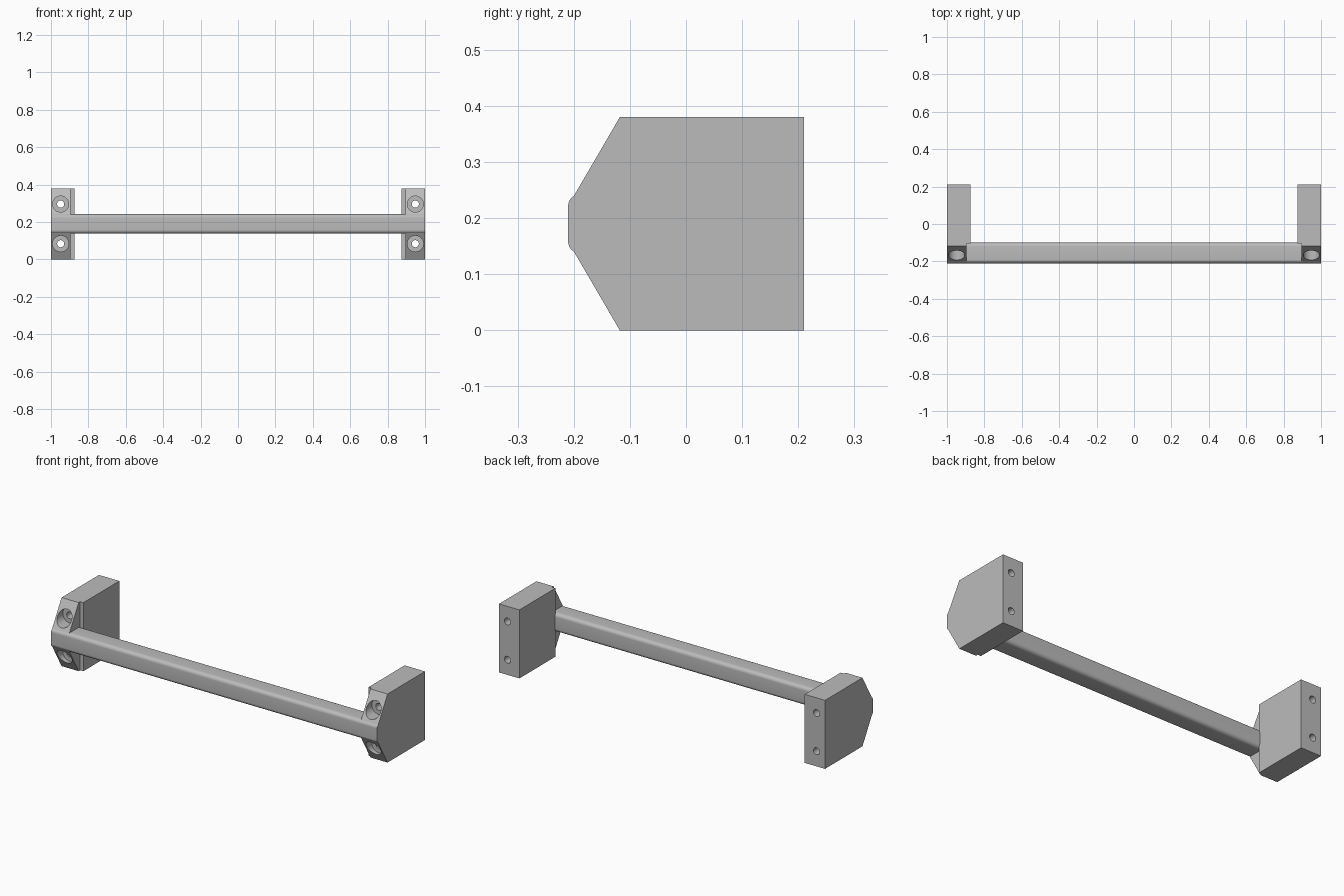
import bpy, bmesh, math
from mathutils import Matrix

cube = bpy.data.objects.get("Cube")
if cube:
    bpy.data.objects.remove(cube, do_unlink=True)

grey = bpy.data.materials.new("light grey")
grey.use_nodes = True
color = (0.5, 0.5, 0.5, 1)
grey.diffuse_color = color
grey.node_tree.nodes["Principled BSDF"].inputs["Base Color"].default_value = color

MID_Z = 0.19          # height of the bar axis
HEIGHT = 0.38
INNER, STEP, OUTER = 0.875, 0.895, 1.0
FRONT, BACK = -0.21, 0.21
BAR_BACK, BAR_HALF, RADIUS = -0.10, 0.052, 0.02


def make_object(name, bm):
    bmesh.ops.recalc_face_normals(bm, faces=bm.faces)
    mesh = bpy.data.meshes.new(name)
    bm.to_mesh(mesh)
    bm.free()
    mesh.materials.append(grey)
    obj = bpy.data.objects.new(name, mesh)
    bpy.context.collection.objects.link(obj)
    return obj


def extrude_x(name, profile, x0, x1):
    """Solid from a (y, z) outline swept along x."""
    bm = bmesh.new()
    face = bm.faces.new([bm.verts.new((x0, y, z)) for y, z in profile])
    moved = bmesh.ops.extrude_face_region(bm, geom=[face])["geom"]
    verts = [v for v in moved if isinstance(v, bmesh.types.BMVert)]
    bmesh.ops.translate(bm, verts=verts, vec=(x1 - x0, 0, 0))
    return make_object(name, bm)


def rod_y(name, x, z, radius, y0, y1):
    bm = bmesh.new()
    place = Matrix.Translation((x, (y0 + y1) / 2, z)) @ Matrix.Rotation(math.pi / 2, 4, "X")
    bmesh.ops.create_cone(bm, cap_ends=True, segments=48, radius1=radius,
                          radius2=radius, depth=y1 - y0, matrix=place)
    return make_object(name, bm)


def arc(cy, cz, start, end, steps=8):
    angles = [math.radians(start + (end - start) * i / steps) for i in range(steps + 1)]
    return [(cy + RADIUS * math.cos(a), cz + RADIUS * math.sin(a)) for a in angles]


def smooth(obj):
    bpy.ops.object.select_all(action="DESELECT")
    obj.select_set(True)
    bpy.context.view_layer.objects.active = obj
    bpy.ops.object.shade_smooth_by_angle(angle=math.radians(25))


# Rounded bar between the brackets
top, bottom = MID_Z + BAR_HALF - RADIUS, MID_Z - BAR_HALF + RADIUS
front, back = FRONT + RADIUS, BAR_BACK - RADIUS
bar_outline = (arc(back, top, 0, 90) + arc(front, top, 90, 180)
               + arc(front, bottom, 180, 270) + arc(back, bottom, 270, 360))
bar = extrude_x("cross_bar", bar_outline, -STEP, STEP)
smooth(bar)

# Bracket: block with sloped nose that flows into the bar's rounded front
outline = ([(BACK, 0), (BACK, HEIGHT), (-0.118, HEIGHT)]
           + arc(front, top, 120, 180) + arc(front, bottom, 180, 240)
           + [(-0.118, 0)])
bracket = extrude_x("left_bracket", outline, INNER, OUTER)

# Cutters: inner step, bolt holes and counterbores
step = [(-0.5, -0.1), (-0.105, -0.1), (-0.105, 0.5), (-0.5, 0.5)]
cutters = [extrude_x("step_cutter", step, INNER - 0.1, STEP)]
for z in (MID_Z - 0.106, MID_Z + 0.106):
    cutters.append(rod_y("bolt_hole_cutter", 0.948, z, 0.019, -0.4, 0.4))
    cutters.append(rod_y("counterbore_cutter", 0.948, z, 0.043, -0.4, -0.12))
for cutter in cutters:
    cutter.hide_render = True
    mod = bracket.modifiers.new("cut", "BOOLEAN")
    mod.operation = "DIFFERENCE"
    mod.solver = "EXACT"
    mod.object = cutter

# Bake the cuts and drop the cutters
bpy.context.view_layer.update()
graph = bpy.context.evaluated_depsgraph_get()
baked = bpy.data.meshes.new_from_object(bracket.evaluated_get(graph))
bracket.modifiers.clear()
bracket.data = baked
for cutter in cutters:
    bpy.data.objects.remove(cutter, do_unlink=True)

# Mirrored bracket
mirrored = baked.copy()
mirrored.transform(Matrix.Scale(-1, 4, (1, 0, 0)))
mirrored.flip_normals()
other = bpy.data.objects.new("right_bracket", mirrored)
bpy.context.collection.objects.link(other)
for obj in (bracket, other):
    smooth(obj)
